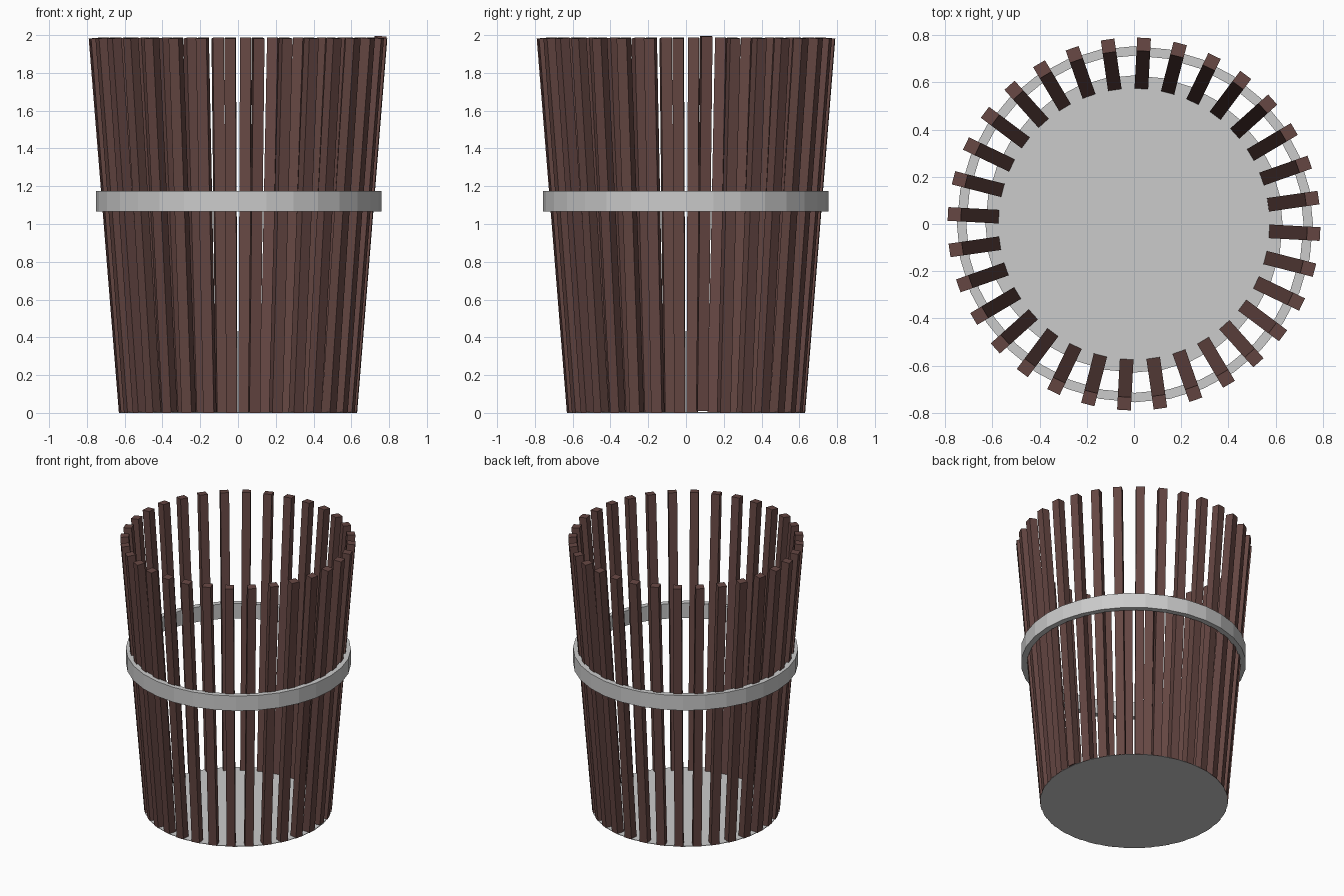
import bpy, bmesh, math
from mathutils import Matrix, Vector

if "Cube" in bpy.data.objects:
    bpy.data.objects.remove(bpy.data.objects["Cube"])

N = 32                       # slats and ring sides
R_BOT, R_TOP = 0.63, 0.79    # outer radii of the slat wall
Z_TOP = 1.982
WIDTH, THICK = 0.058, 0.056

wood = bpy.data.materials.new("dark_wood")
wood.diffuse_color = (0.13, 0.062, 0.055, 1)
wood.use_nodes = True
wood.node_tree.nodes["Principled BSDF"].inputs["Base Color"].default_value = wood.diffuse_color


def make_object(name, bm, mat=None):
    bmesh.ops.recalc_face_normals(bm, faces=bm.faces)
    mesh = bpy.data.meshes.new(name)
    bm.to_mesh(mesh)
    bm.free()
    ob = bpy.data.objects.new(name, mesh)
    bpy.context.collection.objects.link(ob)
    if mat:
        mesh.materials.append(mat)
    return ob


# slats: boxes leaning outwards, repeated around the wall
lean = math.atan2(R_TOP - R_BOT, Z_TOP)
length = math.hypot(R_TOP - R_BOT, Z_TOP)
for i in range(N):
    bm = bmesh.new()
    bmesh.ops.create_cube(bm, size=1)
    # put the outer bottom edge at the origin, then lean and move it out
    bmesh.ops.translate(bm, verts=bm.verts, vec=(-0.5, 0, 0.5))
    bmesh.ops.scale(bm, verts=bm.verts, vec=(THICK, WIDTH, length))
    lift = 0.01 if i == 1 else 0.0   # one slat stands slightly proud
    m = (Matrix.Rotation(math.radians(-3.1 + 360 / N * i), 4, 'Z')
         @ Matrix.Translation((R_BOT, 0, lift))
         @ Matrix.Rotation(lean, 4, 'Y'))
    bmesh.ops.transform(bm, matrix=m, verts=bm.verts)
    make_object(f"slat_{i + 1:02d}", bm, wood)

# base: thin flat disc
bm = bmesh.new()
bmesh.ops.create_cone(bm, cap_ends=True, segments=N, radius1=R_BOT,
                      radius2=R_BOT, depth=0.004,
                      matrix=Matrix.Translation((0, 0, 0.002)))
make_object("base_disc", bm)

# hoop: rectangular profile spun into a faceted band
bm = bmesh.new()
profile = [(0.715, 1.065), (0.755, 1.065), (0.755, 1.175), (0.715, 1.175)]
verts = [bm.verts.new((r, 0, z)) for r, z in profile]
edges = [bm.edges.new((verts[k], verts[(k + 1) % 4])) for k in range(4)]
bmesh.ops.spin(bm, geom=verts + edges, cent=(0, 0, 0), axis=(0, 0, 1),
               angle=math.tau, steps=N)
bmesh.ops.remove_doubles(bm, verts=bm.verts, dist=1e-4)
bmesh.ops.translate(bm, verts=bm.verts, vec=Vector((0.004, -0.001, 0)))
make_object("hoop", bm)
